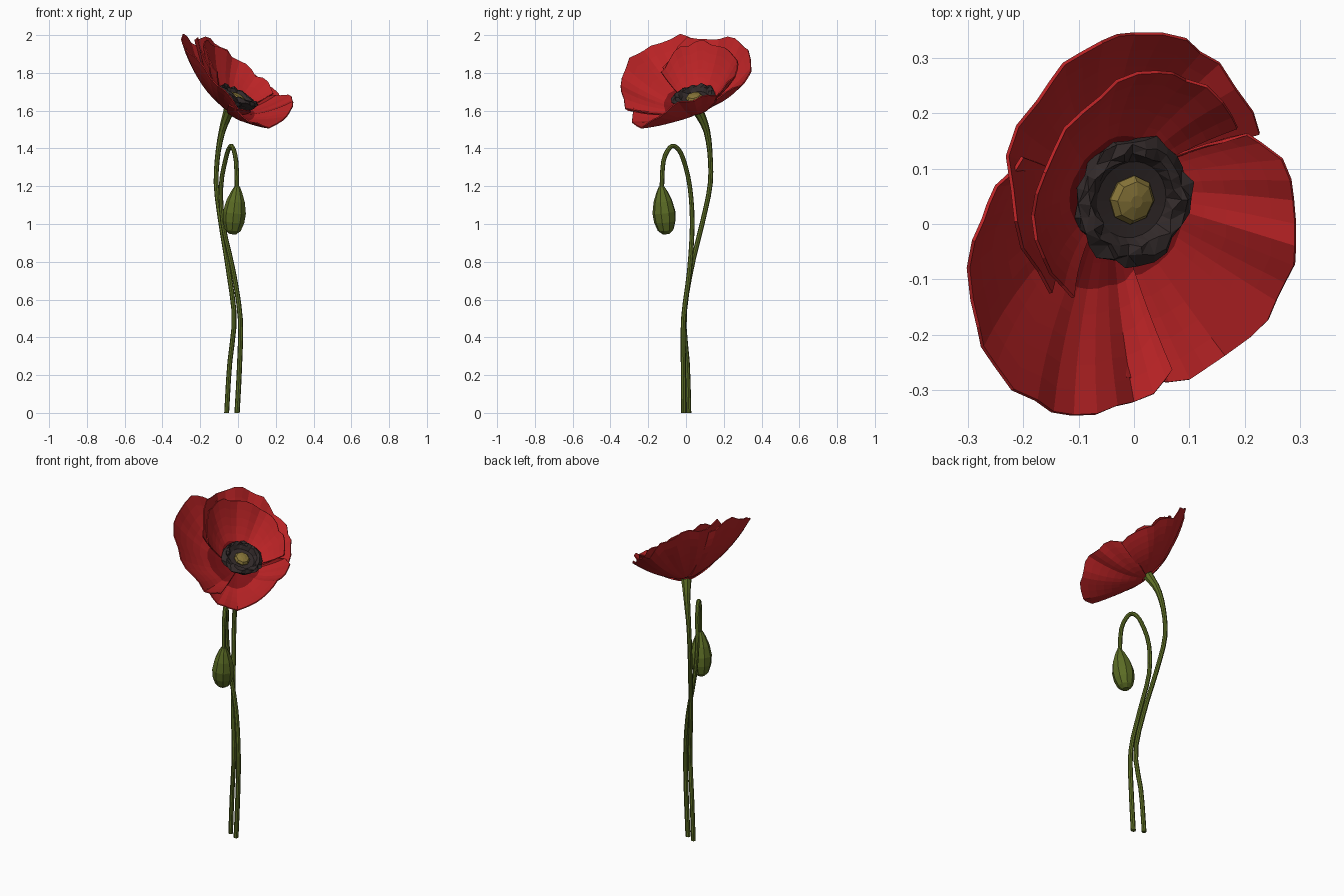
import bpy, bmesh, math, random
from mathutils import Vector

if "Cube" in bpy.data.objects:
    bpy.data.objects.remove(bpy.data.objects["Cube"])

random.seed(4)


def material(name, rgb):
    m = bpy.data.materials.new(name)
    m.diffuse_color = (*rgb, 1)
    m.use_nodes = True
    m.node_tree.nodes["Principled BSDF"].inputs["Base Color"].default_value = m.diffuse_color
    return m


RED = material("petal red", (0.50, 0.017, 0.019))
DARK_RED = material("petal heart dark red", (0.22, 0.006, 0.008))
GREEN = material("stem green", (0.105, 0.15, 0.018))
BLACK = material("stamen black", (0.032, 0.023, 0.023))
YELLOW = material("seed head yellow", (0.24, 0.175, 0.04))

AXIS = Vector((0.45, -0.18, 0.87)).normalized()   # direction the bloom faces
BASE = Vector((-0.045, 0.06, 1.59))               # where the stem meets the bloom
HEART = BASE + AXIS * 0.085


def finish(bm, name, mats):
    mesh = bpy.data.meshes.new(name)
    bm.to_mesh(mesh)
    bm.free()
    for m in mats:
        mesh.materials.append(m)
    ob = bpy.data.objects.new(name, mesh)
    bpy.context.collection.objects.link(ob)
    return ob


def spline(pts, u):
    """Catmull-Rom point at u in 0..1 along the control points."""
    p = [Vector(q) for q in pts]
    s = u * (len(p) - 1)
    i = min(int(s), len(p) - 2)
    t = s - i
    a, b, c, d = p[max(i - 1, 0)], p[i], p[i + 1], p[min(i + 2, len(p) - 1)]
    return 0.5 * (2 * b + (c - a) * t + (2 * a - 5 * b + 4 * c - d) * t * t
                  + (3 * b - a - 3 * c + d) * t ** 3)


def bridge(bm, lower, upper, closed):
    n = len(lower)
    faces = []
    for i in range(n if closed else n - 1):
        j = (i + 1) % n
        faces.append(bm.faces.new((lower[i], lower[j], upper[j], upper[i])))
    return faces


def tube(name, pts, radii, steps=22, sides=8):
    bm = bmesh.new()
    rings = []
    for k in range(steps + 1):
        u = k / steps
        c = spline(pts, u)
        d = spline(pts, min(u + 0.01, 1)) - spline(pts, max(u - 0.01, 0))
        if k == 0:
            d = Vector((0, 0, 1))
        d.normalize()
        x = Vector((1, 0, 0))
        x = (x - d * x.dot(d)).normalized()
        y = d.cross(x)
        f = u * (len(radii) - 1)
        i = min(int(f), len(radii) - 2)
        r = radii[i] + (radii[i + 1] - radii[i]) * (f - i)
        rings.append([bm.verts.new(c + r * (x * math.cos(a) + y * math.sin(a)))
                      for a in (math.tau * s / sides for s in range(sides))])
    for lo, hi in zip(rings, rings[1:]):
        bridge(bm, lo, hi, True)
    bm.faces.new(rings[0][::-1])
    bm.faces.new(rings[-1])
    return finish(bm, name, [GREEN])


def lathe(name, profile, sides, origin, axis, mat, jitter=0.0, jitter_from=0.0):
    """Revolve (radius, height) pairs about an axis, with optional roughness."""
    axis = axis.normalized()
    x = axis.orthogonal().normalized()
    y = axis.cross(x)
    bm = bmesh.new()
    rings = []
    for r, h in profile:
        ring = []
        for s in range(sides):
            a = math.tau * s / sides
            j = jitter if r > jitter_from else 0
            rr, hh = r + random.uniform(-j, j), h + random.uniform(-j, j)
            ring.append(bm.verts.new(origin + rr * (x * math.cos(a) + y * math.sin(a)) + axis * hh))
        rings.append(ring)
    for lo, hi in zip(rings, rings[1:]):
        bridge(bm, lo, hi, True)
    bm.faces.new(rings[0][::-1])
    bm.faces.new(rings[-1])
    if jitter:
        bmesh.ops.triangulate(bm, faces=bm.faces)
    return finish(bm, name, [mat])


def petal(name, rim, lift, cols=20, rows=8):
    """Bowl-shaped sheet from the bloom base out to a ruffled rim."""
    bm = bmesh.new()
    base = BASE + AXIS * lift
    grid = [[] for _ in range(rows + 1)]
    for c in range(cols + 1):
        u = c / cols
        v = spline(rim, u) - base
        v *= 1 + random.uniform(-0.025, 0.015)
        along = AXIS * v.dot(AXIS)
        ctrl = (v - along) * 0.55 + along * 0.2
        wave = 0.008 * math.sin(u * 34 + lift * 90) + random.uniform(-0.004, 0.004)
        for k in range(rows + 1):
            t = 0.08 + 0.92 * k / rows
            p = base + ctrl * (2 * t * (1 - t)) + v * t * t + AXIS * wave * t * t
            grid[k].append(bm.verts.new(p))
    for k in range(rows):
        for f in bridge(bm, grid[k], grid[k + 1], False):
            f.material_index = 0 if k < 3 else 1      # dark heart, red blade
    bm.normal_update()
    if sum((f.normal * f.calc_area() for f in bm.faces), Vector()).dot(AXIS) < 0:
        bmesh.ops.reverse_faces(bm, faces=bm.faces)
    ob = finish(bm, name, [DARK_RED, RED])
    mod = ob.modifiers.new("thickness", "SOLIDIFY")
    mod.thickness = 0.006
    mod.offset = -1
    mod.material_offset = 1                           # outside is all red
    mod.material_offset_rim = 1
    return ob


# Stems
tube("flower_stem", [(-0.06, 0.015, 0), (-0.045, 0.008, 0.25), (-0.02, -0.01, 0.5),
                     (-0.05, 0.025, 0.75), (-0.09, 0.085, 1.0), (-0.115, 0.127, 1.2),
                     (-0.108, 0.128, 1.36), (-0.082, 0.108, 1.5), (-0.047, 0.064, 1.6)],
     [0.013] * 7 + [0.018, 0.03])
tube("bud_stem", [(-0.005, -0.012, 0), (0.008, -0.014, 0.25), (0.012, -0.013, 0.5),
                  (-0.025, 0.018, 0.75), (-0.08, 0.033, 1.0), (-0.09, 0.02, 1.2),
                  (-0.065, -0.015, 1.345), (-0.045, -0.05, 1.405), (-0.028, -0.085, 1.405),
                  (-0.01, -0.12, 1.33), (-0.005, -0.128, 1.18)],
     [0.014, 0.012, 0.012], steps=30)

# Hanging bud
lathe("bud", [(0.014, 0), (0.03, 0.03), (0.05, 0.08), (0.062, 0.14), (0.058, 0.19),
              (0.043, 0.235), (0.02, 0.255)], 9,
      Vector((-0.004, -0.13, 1.2)), Vector((-0.1, 0.1, -1)), GREEN)

# Petals, outer pair first
petal("left_petal", [(-0.20, 0.12, 1.93), (-0.255, 0.05, 1.98), (-0.285, -0.03, 2.0),
                     (-0.285, -0.16, 1.94), (-0.25, -0.26, 1.91), (-0.16, -0.33, 1.8),
                     (-0.07, -0.34, 1.7), (0.02, -0.31, 1.61), (0.07, -0.26, 1.6)], 0.008)
petal("back_petal", [(-0.15, -0.12, 1.82), (-0.205, -0.02, 1.97), (-0.22, 0.12, 1.98),
                     (-0.16, 0.24, 1.98), (-0.09, 0.305, 1.94), (-0.01, 0.345, 1.86),
                     (0.09, 0.33, 1.78), (0.17, 0.27, 1.73), (0.23, 0.16, 1.67)], 0.016)
petal("front_petal", [(0.13, 0.14, 1.66), (0.22, 0.155, 1.69), (0.28, 0.08, 1.67),
                      (0.29, -0.02, 1.65), (0.28, -0.11, 1.6), (0.225, -0.19, 1.54),
                      (0.13, -0.265, 1.52), (0.05, -0.29, 1.56), (-0.05, -0.27, 1.63)], 0.0)
petal("inner_petal", [(-0.11, -0.13, 1.8), (-0.17, -0.05, 1.92), (-0.165, 0.08, 1.97),
                      (-0.09, 0.2, 1.93), (0.02, 0.275, 1.86), (0.12, 0.25, 1.78),
                      (0.19, 0.17, 1.7)], 0.026)

# Ragged stamen ring and the seed head inside it
lathe("stamens", [(0.02, -0.07), (0.055, -0.045), (0.09, -0.02), (0.112, 0.0), (0.116, 0.016),
                  (0.1, 0.03), (0.083, 0.026), (0.07, 0.004), (0.03, 0.0)], 26,
      HEART, AXIS, BLACK, 0.008, 0.075)
lathe("seed_head", [(0.04, -0.01), (0.045, 0.008), (0.036, 0.02), (0.012, 0.026)], 8,
      HEART, AXIS, YELLOW)
